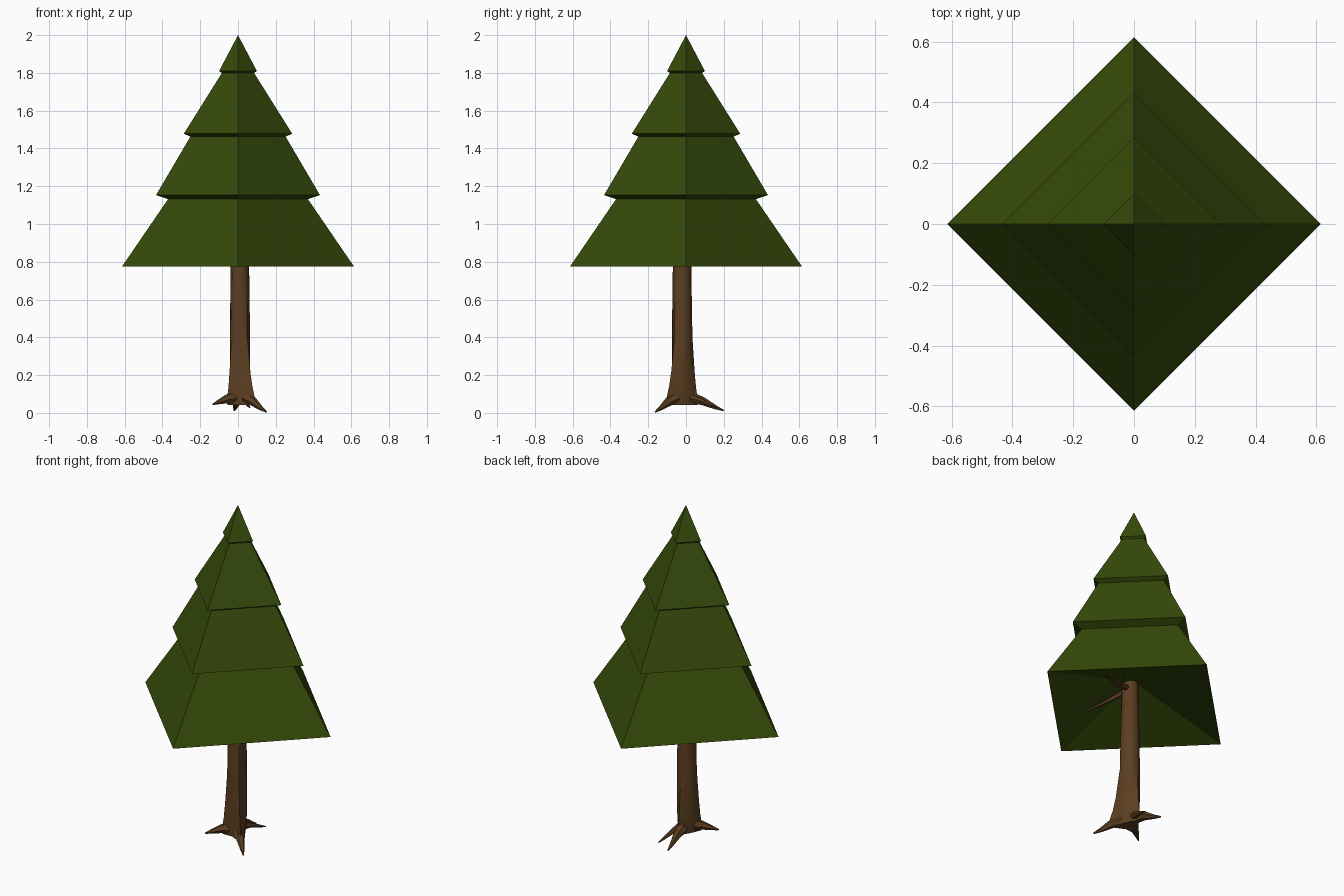
import bpy, bmesh, math
from mathutils import Vector

if "Cube" in bpy.data.objects:
    bpy.data.objects.remove(bpy.data.objects["Cube"])

def material(name, rgb):
    m = bpy.data.materials.new(name)
    m.diffuse_color = (*rgb, 1)
    m.use_nodes = True
    m.node_tree.nodes["Principled BSDF"].inputs["Base Color"].default_value = m.diffuse_color
    return m

green = material("pine green", (0.037, 0.069, 0.003))
brown = material("bark brown", (0.105, 0.049, 0.015))

def loft(name, rings, mat, smooth=True):
    """Skin a list of rings into a closed solid; a one-point ring is a tip."""
    bm = bmesh.new()
    loops = [[bm.verts.new(p) for p in ring] for ring in rings]
    for a, b in zip(loops, loops[1:]):
        n = max(len(a), len(b))
        for i in range(n):
            j = (i + 1) % n
            if len(b) == 1:
                bm.faces.new((a[i], a[j], b[0]))
            elif len(a) == 1:
                bm.faces.new((a[0], b[j], b[i]))
            else:
                bm.faces.new((a[i], a[j], b[j], b[i]))
    for end in (loops[0], loops[-1]):
        if len(end) > 1:
            bm.faces.new(end)
    bmesh.ops.recalc_face_normals(bm, faces=bm.faces)
    mesh = bpy.data.meshes.new(name)
    bm.to_mesh(mesh)
    bm.free()
    mesh.materials.append(mat)
    ob = bpy.data.objects.new(name, mesh)
    bpy.context.collection.objects.link(ob)
    if smooth:
        bpy.ops.object.select_all(action='DESELECT')
        ob.select_set(True)
        bpy.context.view_layer.objects.active = ob
        bpy.ops.object.shade_smooth_by_angle(angle=math.radians(50))
    return ob

def limb(name, path, radii, sides=6):
    """Tapered tube along a path, ending in a pointed tip."""
    pts = [Vector(p) for p in path]
    rings = []
    for i, (p, r) in enumerate(zip(pts, radii)):
        d = (pts[min(i + 1, len(pts) - 1)] - pts[max(i - 1, 0)]).normalized()
        u = d.cross(Vector((0, 0, 1))).normalized()
        v = u.cross(d)
        rings.append([p + r * (u * math.cos(t) + v * math.sin(t))
                      for t in (math.tau * k / sides for k in range(sides))])
    rings.append([pts[-1]])
    return loft(name, rings, brown)

# Foliage: four-sided tiers with a shallow hollow underside
tiers = [(0.614, 0.775), (0.37, 1.132), (0.434, 1.153), (0.252, 1.463),
         (0.287, 1.478), (0.085, 1.80), (0.10, 1.81)]
rings = [[(r, 0, z), (0, r, z), (-r, 0, z), (0, -r, z)] for r, z in tiers]
loft("foliage", [[(0, 0, 0.94)]] + rings + [[(0, 0, 2)]], green, smooth=False)

# Trunk: slightly off centre, flaring along the three root directions
CX, CY = 0.01, -0.021
angles = [-46, 0, 45, 90, 130, 172, 215, 265]
flare = {-46: 1.0, 90: 0.5, 215: 0.5}
profile = [(0.042, 0.044, 0.075), (0.10, 0.050, 0.058), (0.14, 0.052, 0.043),
           (0.22, 0.054, 0.025), (0.40, 0.054, 0.002), (0.77, 0.049, 0),
           (0.93, 0.045, 0)]
rings = []
for z, radius, bulge in profile:
    ring = []
    for a in angles:
        r = radius + bulge * flare.get(a, 0)
        t = math.radians(a)
        ring.append((CX + r * math.cos(t), CY + r * math.sin(t), z))
    rings.append(ring)
loft("trunk", rings, brown)

# Roots: curved tapers, the back one forking in two
roots = {"root_front_right": (0.15, -0.163, 0.005),
         "root_front_left": (-0.133, -0.12, 0.045),
         "root_back": (-0.02, 0.20, 0.012),
         "root_back_fork": (0.063, 0.17, 0.027)}
for name, tip in roots.items():
    tip = Vector(tip)
    c = Vector((CX, CY, 0))
    flat = Vector((tip.x, tip.y, 0)) - c
    fork = name == "root_back_fork"
    start = c + flat * 0.25 + Vector((0, 0, 0.078))
    mid = c + flat * 0.5 + Vector((0, 0, 0.058 + tip.z * 0.3))
    near = c + flat * 0.8 + Vector((0, 0, 0.020 + tip.z * 0.8))
    limb(name, [start, mid, near, tip],
         [0.022, 0.014, 0.008, 0.003] if fork else [0.034, 0.024, 0.012, 0.004])

# Bare branches just under the foliage at the trunk top
limb("long_branch", [(0.01, -0.03, 0.90), (0.06, -0.13, 0.862), (0.13, -0.267, 0.817)],
     [0.020, 0.012, 0.005])
limb("short_branch", [(0.02, -0.01, 0.895), (0.118, 0.005, 0.87), (0.28, 0.085, 0.84)],
     [0.018, 0.011, 0.004])
limb("twig", [(0.11, 0.004, 0.87), (0.135, 0.06, 0.862), (0.168, 0.12, 0.855)],
     [0.009, 0.007, 0.003])
